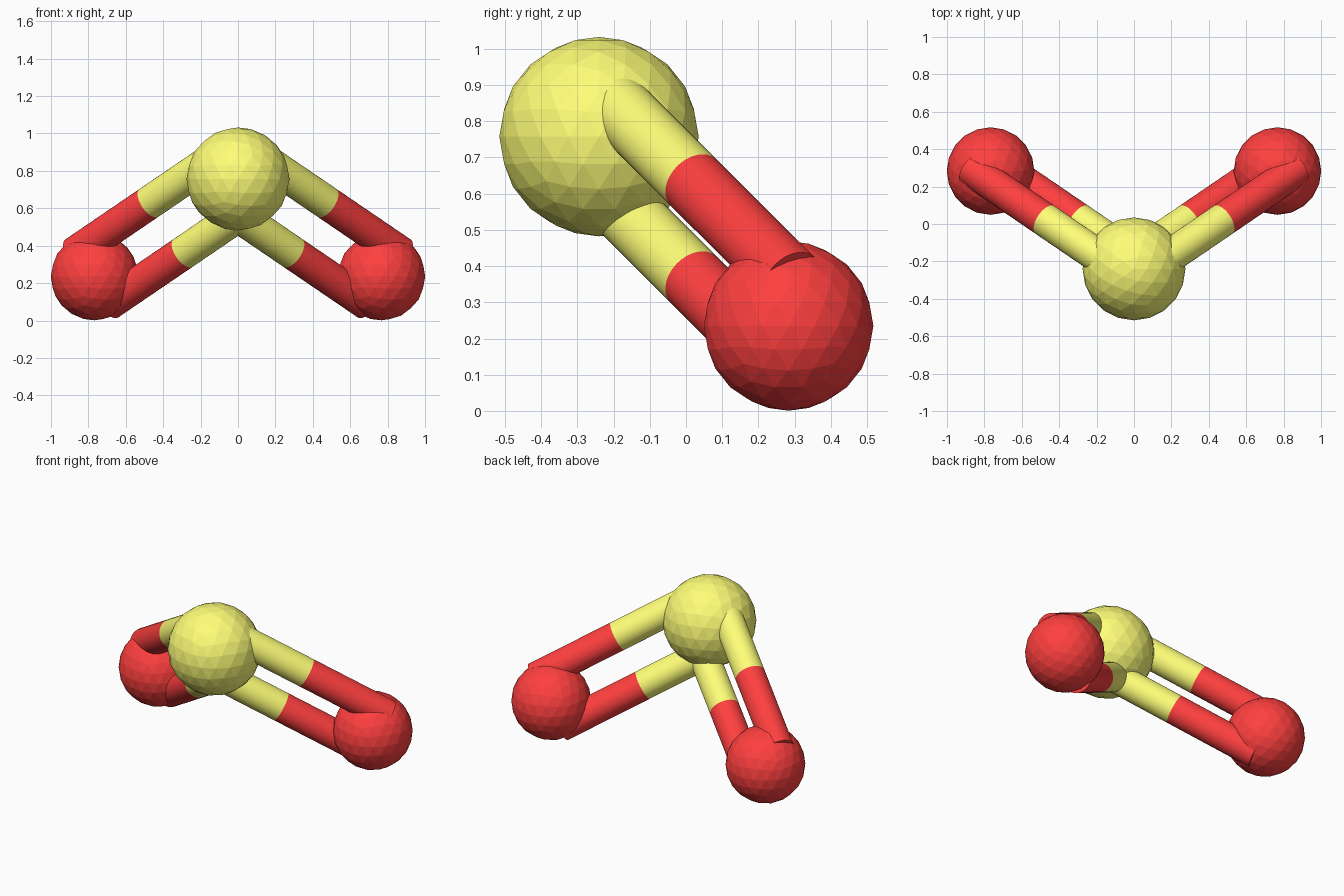
import bpy
from mathutils import Vector

if "Cube" in bpy.data.objects:
    bpy.data.objects.remove(bpy.data.objects["Cube"])


def material(name, rgb):
    m = bpy.data.materials.new(name)
    m.diffuse_color = (*rgb, 1)
    m.use_nodes = True
    m.node_tree.nodes["Principled BSDF"].inputs["Base Color"].default_value = m.diffuse_color
    return m


YELLOW = material("yellow", (1.0, 1.0, 0.19))
RED = material("red", (1.0, 0.05, 0.05))

CENTRE = Vector((0, -0.24, 0.757))
BOND_RADIUS = 0.09
BOND_OFFSET = 0.162


def ball(name, loc, radius, mat):
    bpy.ops.mesh.primitive_ico_sphere_add(subdivisions=3, radius=radius, location=loc)
    ob = bpy.context.object
    ob.name = name
    ob.data.materials.append(mat)


def rod(name, a, b, mat):
    axis = b - a
    bpy.ops.mesh.primitive_cylinder_add(
        vertices=40, radius=BOND_RADIUS, depth=axis.length, location=(a + b) / 2,
        rotation=axis.to_track_quat('Z', 'Y').to_euler())
    ob = bpy.context.object
    ob.name = name
    ob.data.materials.append(mat)
    bpy.ops.object.shade_smooth_by_angle()


# Central yellow atom
ball("central_atom", CENTRE, 0.275, YELLOW)

# Outer red atoms, each joined by a two-tone double bond
for side, s in (("left", -1), ("right", 1)):
    outer = Vector((s * 0.767, 0.283, 0.235))
    ball(f"{side}_outer_atom", outer, 0.234, RED)
    d = (outer - CENTRE).normalized()
    across = Vector((-s * d.z, 0, s * d.x))
    across = Vector((s * abs(d.z), 0, abs(d.x))).normalized() * BOND_OFFSET
    middle = (CENTRE + outer) / 2
    for level, k in (("upper", 1), ("lower", -1)):
        o = across * k
        rod(f"{side}_{level}_bond_inner_half", CENTRE + o, middle + o, YELLOW)
        rod(f"{side}_{level}_bond_outer_half", middle + o, outer + o + d * 0.02, RED)
